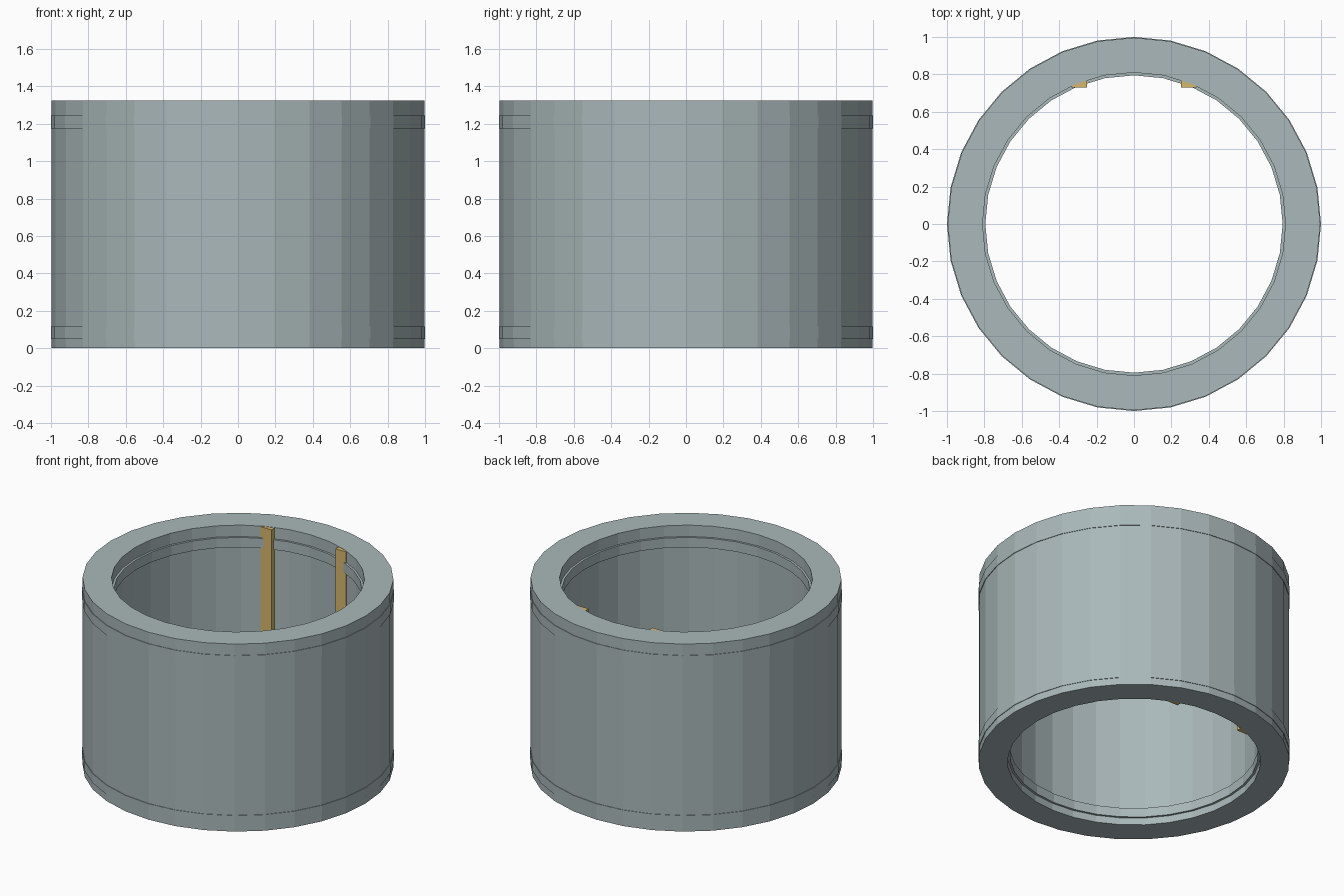
import bpy, bmesh, math

cube = bpy.data.objects.get("Cube")
if cube:
    bpy.data.objects.remove(cube, do_unlink=True)

SIDES = 32
HEIGHT = 1.325


def material(name, rgb):
    mat = bpy.data.materials.new(name)
    mat.use_nodes = True
    colour = (*rgb, 1)
    mat.diffuse_color = colour
    mat.node_tree.nodes["Principled BSDF"].inputs["Base Color"].default_value = colour
    return mat


def finish(name, bm, mat):
    bmesh.ops.recalc_face_normals(bm, faces=bm.faces)
    mesh = bpy.data.meshes.new(name)
    bm.to_mesh(mesh)
    bm.free()
    mesh.materials.append(mat)
    obj = bpy.data.objects.new(name, mesh)
    bpy.context.collection.objects.link(obj)
    return obj


def ring(name, inner, outer, low, high, mat):
    """Faceted ring with a rectangular cross-section."""
    bm = bmesh.new()
    profile = [(inner, low), (outer, low), (outer, high), (inner, high)]
    loops = []
    for i in range(SIDES):
        a = math.tau * i / SIDES
        loops.append([bm.verts.new((r * math.cos(a), r * math.sin(a), z))
                      for r, z in profile])
    for i in range(SIDES):
        here, there = loops[i], loops[(i + 1) % SIDES]
        for k in range(4):
            n = (k + 1) % 4
            bm.faces.new((here[k], there[k], there[n], here[n]))
    return finish(name, bm, mat)


def box(name, x, y, z, mat):
    """Box from three (low, high) ranges."""
    bm = bmesh.new()
    bmesh.ops.create_cube(bm, size=1)
    for v in bm.verts:
        v.co = [span[0] if c < 0 else span[1] for c, span in zip(v.co, (x, y, z))]
    return finish(name, bm, mat)


grey = material("blue_grey_metal", (0.40, 0.48, 0.49))
gold = material("gold", (0.68, 0.47, 0.15))

# Main sleeve
ring("sleeve", 0.81, 0.996, 0, HEIGHT, grey)

# Slightly proud bands near both ends, inside and out
ring("lower_band", 0.795, 1.0, 0.05, 0.115, grey)
ring("upper_band", 0.795, 1.0, 1.175, 1.245, grey)

# Pair of guide strips on the inner back wall
for side, sign in (("left", 1), ("right", -1)):
    x = sorted((sign * 0.25, sign * 0.335))
    box(side + "_guide_strip", x, (0.73, 0.77), (0.002, HEIGHT - 0.002), gold)
